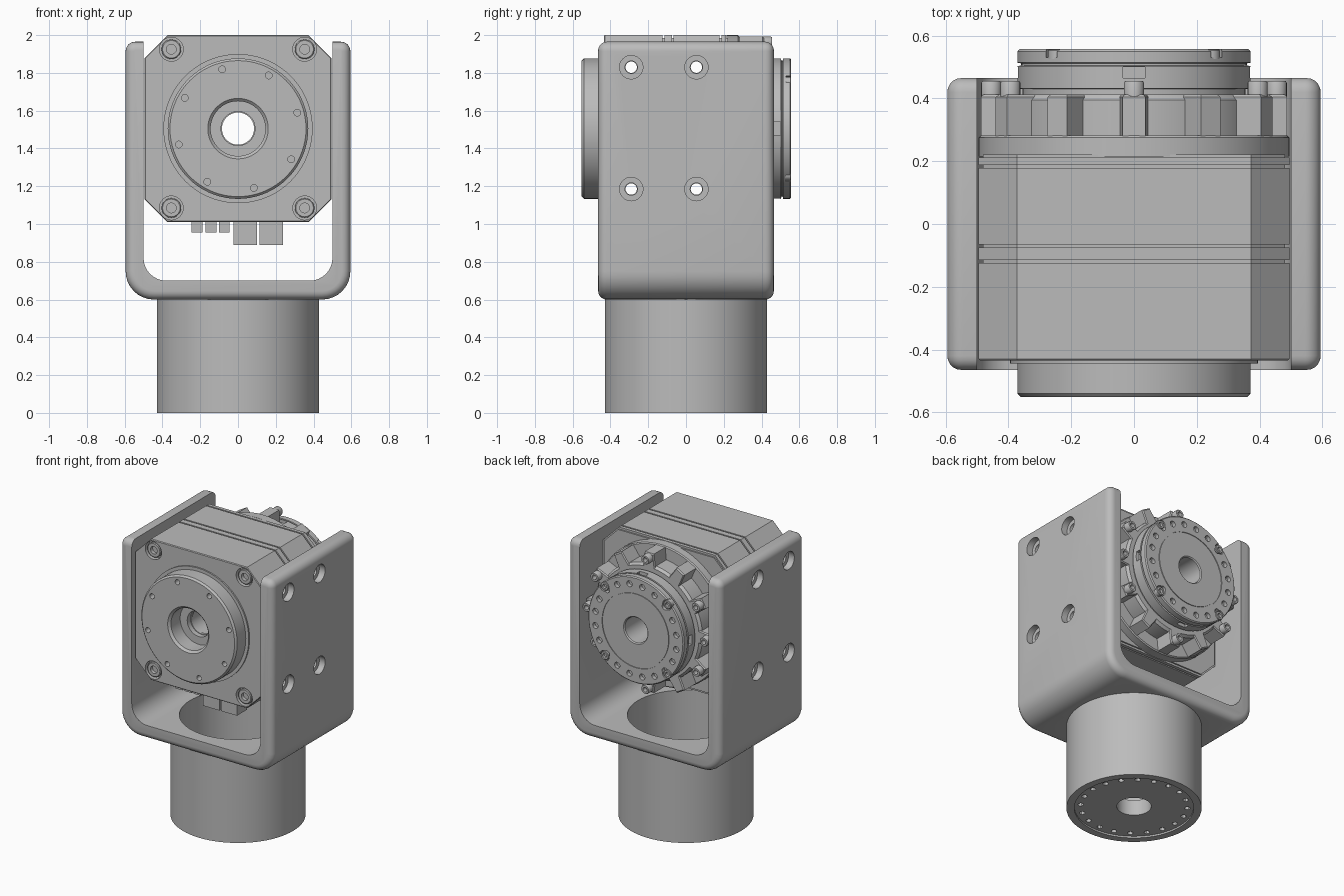
import bpy, bmesh, math
from mathutils import Vector

old = bpy.data.objects.get("Cube")
if old:
    bpy.data.objects.remove(old, do_unlink=True)

GREY = (0.5, 0.5, 0.5, 1)
metal = bpy.data.materials.new("machined_grey")
metal.use_nodes = True
metal.diffuse_color = GREY
metal.node_tree.nodes["Principled BSDF"].inputs["Base Color"].default_value = GREY
AXIS_Z = 1.505          # height of the motor shaft
TAU = math.tau


def place(u, v, w, axis):
    return Vector({"x": (w, u, v), "y": (u, w, v), "z": (u, v, w)}[axis])


def circle(r, cu=0, cv=0, n=32):
    return [(cu + r * math.cos(TAU * i / n), cv + r * math.sin(TAU * i / n)) for i in range(n)]


def rounded(corners, seg=8):
    """Outline from (u, v, radius) right-angled corners, anticlockwise."""
    out = []
    for i, (u, v, r) in enumerate(corners):
        p = Vector((u, v))
        a = (Vector(corners[i - 1][:2]) - p).normalized()
        b = (Vector(corners[(i + 1) % len(corners)][:2]) - p).normalized()
        c = p + (a + b) * r
        for k in range(seg + 1):
            t = k / seg * math.pi / 2
            out.append(tuple(c - b * r * math.cos(t) - a * r * math.sin(t)))
    return out


def finish(name, bm):
    bmesh.ops.remove_doubles(bm, verts=bm.verts, dist=1e-5)
    bmesh.ops.recalc_face_normals(bm, faces=bm.faces)
    me = bpy.data.meshes.new(name)
    bm.to_mesh(me)
    bm.free()
    me.materials.append(metal)
    ob = bpy.data.objects.new(name, me)
    bpy.context.collection.objects.link(ob)
    return ob


def loft_into(bm, stations, axis, closed=False):
    """Skin a row of (outline, position) sections; closed joins last to first."""
    rings = [[bm.verts.new(place(u, v, w, axis)) for u, v in o] for o, w in stations]
    n = len(rings[0])
    for i in range(len(rings) if closed else len(rings) - 1):
        a, b = rings[i], rings[(i + 1) % len(rings)]
        for k in range(n):
            bm.faces.new((a[k], a[(k + 1) % n], b[(k + 1) % n], b[k]))
    if not closed:
        bm.faces.new(rings[0])
        bm.faces.new(rings[-1])


def loft(name, stations, axis):
    bm = bmesh.new()
    loft_into(bm, stations, axis)
    return finish(name, bm)


def lathe(name, profile, axis, cv=0, n=72):
    bm = bmesh.new()
    loft_into(bm, [(circle(r, 0, cv, n), w) for r, w in profile], axis, True)
    return finish(name, bm)


def cut(ob, pieces):
    """Subtract (outline, start, end, axis) prisms one at a time."""
    for outline, a, b, axis in pieces:
        tool = loft("cutter", [(outline, a), (outline, b)], axis)
        mod = ob.modifiers.new("cut", "BOOLEAN")
        mod.operation, mod.solver, mod.object = "DIFFERENCE", "EXACT", tool
        bpy.context.view_layer.update()
        me = bpy.data.meshes.new_from_object(ob.evaluated_get(bpy.context.evaluated_depsgraph_get()))
        ob.modifiers.clear()
        ob.data = me
        bpy.data.objects.remove(tool, do_unlink=True)


def bolt(name, x, z, y0, y1, r):
    """Socket head with its opening at y1."""
    c = lambda q: circle(q, x, z, 20)
    deep = y1 + (y0 - y1) * 0.6
    soft = y1 + (y0 - y1) * 0.1
    return loft(name, [(c(r), y0), (c(r), soft), (c(r * .9), y1), (c(r * .5), y1), (c(r * .5), deep)], "y")


def polar(r, deg):
    a = math.radians(deg)
    return r * math.sin(a), AXIS_Z + r * math.cos(a)


# Side screw holes run through both bracket walls and the motor
side_spots = [(y, z) for y in (-.29, .055) for z in (1.185, 1.83)]

# U-shaped bracket: rounded block, then hollowed
block = rounded([(-.595, .6, .15), (.595, .6, .15), (.595, 1.965, .05), (-.595, 1.965, .05)])
bracket = loft("bracket", [(block, -.465), (block, .465)], "y")
bm = bmesh.new()
bm.from_mesh(bracket.data)
rims = [e for e in bm.edges if abs(e.verts[0].co.y - e.verts[1].co.y) < 1e-4]
bmesh.ops.bevel(bm, geom=rims, offset=.045, segments=5, profile=.5, affect="EDGES")
bm.to_mesh(bracket.data)
bm.free()
inner = rounded([(-.5, .7, .12), (.5, .7, .12), (.5, 2.3, .01), (-.5, 2.3, .01)])
cuts = [(inner, -1, 1, "y"), (circle(.373, n=72), .5, .8, "z")]
for y, z in side_spots:
    cuts.append((circle(.033, y, z, 24), -1, 1, "x"))
    for s in (-1, 1):
        cuts.append((circle(.062, y, z, 32), s * .55, s * .7, "x"))
cut(bracket, cuts)

# Hollow round base with a drilled floor
base = lathe("base_tube", [(.43, 0), (.43, .6), (.373, .6), (.373, .12), (.11, .12), (.11, .012),
                           (.38, .012), (.38, 0)], "z")
cut(base, [(circle(.018, .34 * math.cos(TAU * i / 20), .34 * math.sin(TAU * i / 20), 12), -.1, .05, "z")
           for i in range(20)])


# Eight-sided motor body with grooves around it
def octagon(inset):
    h, c = .495 - inset, .373
    pts = [(h, c), (c, h), (-c, h), (-h, c), (-h, -c), (-c, -h), (c, -h), (h, -c)]
    return [(u, AXIS_Z + v) for u, v in pts]


stations = [(octagon(.005), -.435), (octagon(0), -.43)]
for a, b in ((-.125, -.115), (-.075, -.065), (.178, .188), (.212, .222)):
    stations += [(octagon(0), a), (octagon(.014), a), (octagon(.014), b), (octagon(0), b)]
stations = stations[:-1]
body = loft("motor_body", stations, "y")
corners = [(sx * .353, AXIS_Z + sz * .42) for sx in (-1, 1) for sz in (-1, 1)]
cut(body, [(circle(.09, 0, AXIS_Z, 48), -1, 1, "y")]
    + [(circle(.03, y, z, 24), -1, 1, "x") for y, z in side_spots]
    + [(circle(.063, x, z, 32), -.6, -.395, "y") for x, z in corners])
for x, z in corners:
    bolt("corner_bolt", x, z, -.39, -.43, .052)

# Front flange with stepped bore and eight screw holes
flange = lathe("front_flange", [(.395, -.43), (.395, -.445), (.372, -.445), (.372, -.54), (.36, -.552),
                                (.16, -.552), (.145, -.537), (.145, -.4), (.085, -.4), (.085, -.38),
                                (.2, -.38), (.2, -.43)], "y", AXIS_Z)
cut(flange, [(circle(.018, *polar(.325, 30 + 45 * i), 14), -.6, -.5, "y") for i in range(8)])

# Rear gear housing: round collar, core and lugs
lathe("rear_collar", [(.495, .215), (.495, .275), (.488, .282), (.09, .282), (.09, .215)], "y", AXIS_Z)
lathe("rear_core", [(.405, .28), (.405, .395), (.39, .412), (.09, .412), (.09, .28)], "y", AXIS_Z)
for i in range(12):
    a = TAU * i / 12

    def lug(top, half):
        pts = [(-half - .012, .37), (half + .012, .37), (half, top), (-half, top)]
        return [(u * math.cos(a) + v * math.sin(a), AXIS_Z - u * math.sin(a) + v * math.cos(a)) for u, v in pts]
    loft("rear_lug", [(lug(.488, .036), .27), (lug(.488, .036), .405), (lug(.48, .03), .412)], "y")
    if i not in (1, 5, 7, 11):
        bolt("lug_bolt", *polar(.455, 30 * i), .4, .455, .032)

# Rear bearing ring and output disc
ring = lathe("bearing_ring", [(.355, .41), (.355, .43), (.372, .432), (.372, .503), (.36, .505),
                              (.09, .505), (.09, .41)], "y", AXIS_Z)
slot = [(x, y) for x, y in ((-.035, .465), (.035, .465), (.035, .5), (-.035, .5))]
cut(ring, [(slot, AXIS_Z + s * .35, AXIS_Z + s * .45, "z") for s in (-1, 1)]
    + [([(y, AXIS_Z + x) for x, y in slot], s * .35, s * .45, "x") for s in (-1, 1)])
disc = lathe("output_disc", [(.36, .5), (.36, .512), (.372, .514), (.372, .55), (.365, .557),
                             (.262, .557), (.262, .552), (.255, .552), (.255, .557),
                             (.095, .557), (.088, .55), (.088, .5)], "y", AXIS_Z)
bolt_turns = (45, 135, 225, 315)
cut(disc, [(circle(.021, *polar(.318, 9 + 18 * i), 14), .53, .6, "y") for i in range(20)]
    + [(circle(.036, *polar(.345, t), 20), .53, .6, "y") for t in bolt_turns])
for t in bolt_turns:
    bolt("disc_bolt", *polar(.345, t), .525, .556, .03)

# Cable sockets under the motor
for x0, x1, low in ((-.245, -.188, .955), (-.172, -.115, .955), (-.1, -.045, .955),
                    (-.025, .1, .89), (.113, .237, .89)):
    box = [(x0, -.35), (x1, -.35), (x1, -.24), (x0, -.24)]
    loft("cable_socket", [(box, low), (box, 1.03)], "z")

# Smooth round walls, keep hard edges crisp
bpy.ops.object.select_all(action="DESELECT")
for ob in bpy.context.scene.objects:
    if ob.type == "MESH":
        ob.select_set(True)
        bpy.context.view_layer.objects.active = ob
bpy.ops.object.shade_smooth_by_angle(angle=math.radians(30))
